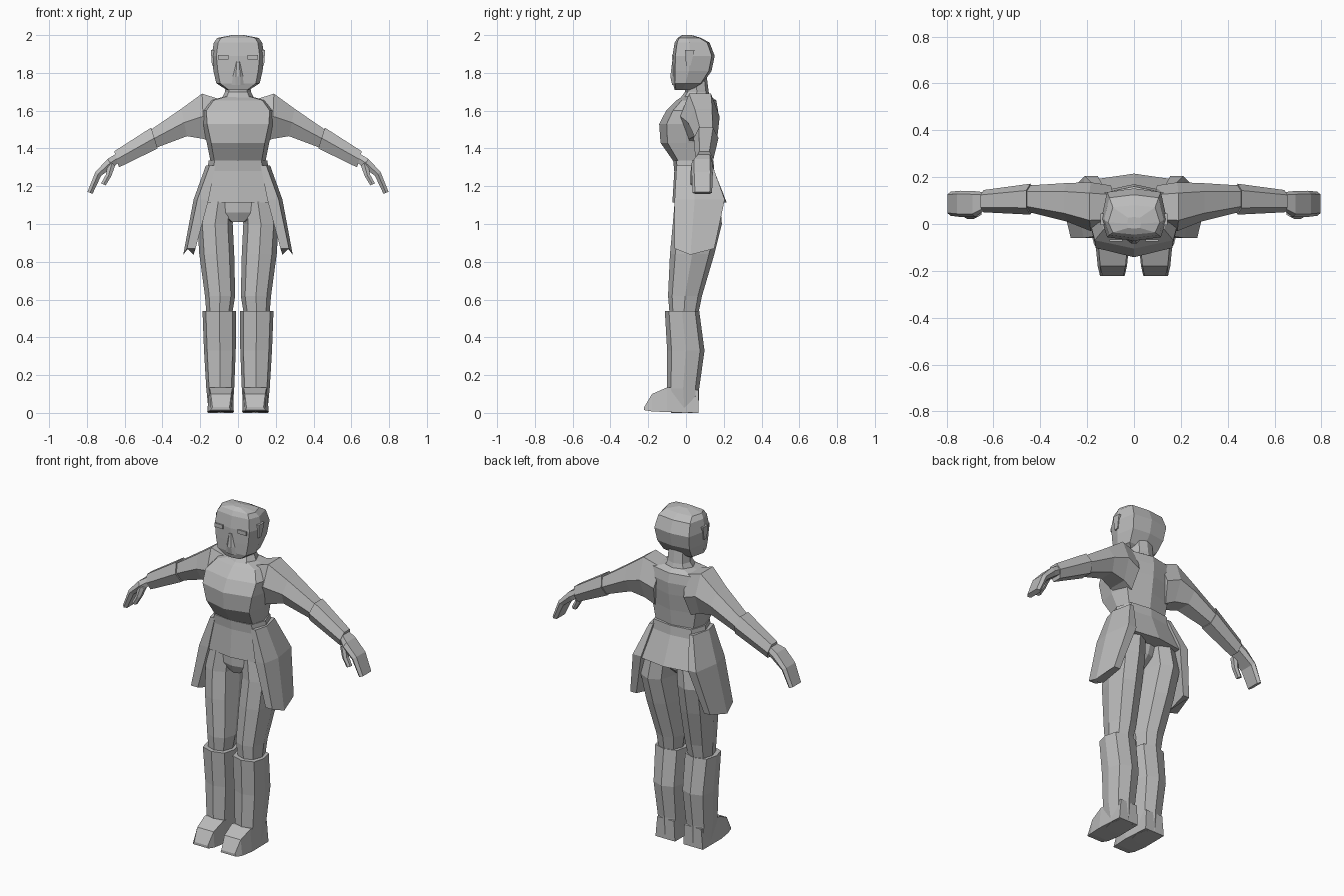
import bpy, bmesh

if "Cube" in bpy.data.objects:
    bpy.data.objects.remove(bpy.data.objects["Cube"])

grey = bpy.data.materials.new("plain_grey")
grey.diffuse_color = (0.5, 0.5, 0.5, 1)
grey.use_nodes = True
grey.node_tree.nodes["Principled BSDF"].inputs["Base Color"].default_value = grey.diffuse_color


def loft(name, rings, mirror=False):
    """Skin equal-length point rings and cap both ends."""
    bm = bmesh.new()
    rows = [[bm.verts.new(p) for p in r] for r in rings]
    n = len(rows[0])
    for a, b in zip(rows, rows[1:]):
        for i in range(n):
            j = (i + 1) % n
            bm.faces.new((a[i], a[j], b[j], b[i]))
    bm.faces.new(rows[0][::-1])
    bm.faces.new(rows[-1])
    bmesh.ops.recalc_face_normals(bm, faces=bm.faces)
    me = bpy.data.meshes.new(name)
    bm.to_mesh(me)
    bm.free()
    me.materials.append(grey)
    ob = bpy.data.objects.new(name, me)
    bpy.context.collection.objects.link(ob)
    if mirror:
        m = ob.modifiers.new("mirror", 'MIRROR')
        m.use_mirror_merge = False
    return ob


def ring(z, hx, yf, yb, cx=0, k=.72, c=.12, m=.5):
    """Eight-sided horizontal section, front yf to back yb."""
    d = yb - yf
    f, b, s = yf + c * d, yb - c * d, yf + m * d
    return [(cx, yf, z), (cx + k * hx, f, z), (cx + hx, s, z), (cx + k * hx, b, z),
            (cx, yb, z), (cx - k * hx, b, z), (cx - hx, s, z), (cx - k * hx, f, z)]


def limb(ux, uz, lx, lz, yf, yb, e=.22):
    """Six-sided section between an upper and a lower edge."""
    d = (yb - yf) * e
    mx, mz = (ux + lx) / 2, (uz + lz) / 2
    return [(ux, yf + d, uz), (ux, yb - d, uz), (mx, yb, mz),
            (lx, yb - d, lz), (lx, yf + d, lz), (mx, yf, mz)]


def box(name, x0, x1, y0, y1, z0, z1, mirror=False):
    return loft(name, [[(x0, y0, z), (x1, y0, z), (x1, y1, z), (x0, y1, z)]
                       for z in (z0, z1)], mirror)


# Head and neck
def head_ring(z, hx, yf, yb):
    return ring(z, hx, yf, yb, k=.82, c=.07, m=.42)


loft("head", [head_ring(*r) for r in (
    (1.71, .06, -.06, .04), (1.745, .115, -.07, .09), (1.81, .13, -.072, .135),
    (1.89, .14, -.072, .152), (1.96, .128, -.06, .125), (1.985, .11, -.045, .08),
    (2.0, .03, -.02, .03))])
loft("neck", [ring(*r) for r in (
    (1.64, .10, -.05, .14), (1.70, .068, -.005, .12), (1.78, .065, -.005, .11))])

# Face details
loft("nose", [[(-w, -.065, z), (-w * .4, y, z), (w * .4, y, z), (w, -.065, z)]
              for z, w, y in ((1.735, .035, -.073), (1.78, .03, -.083), (1.86, .015, -.073))])
box("eye", .05, .105, -.074, -.066, 1.872, 1.895, True)
loft("ear", [[(.12, y0, z), (x, y0, z), (x, y1, z), (.12, y1, z)]
             for z, x, y0, y1 in ((1.84, .138, .0, .025), (1.92, .144, -.005, .045))], True)

# Torso
loft("torso", [ring(*r, k=.86, c=.13) for r in (
    (1.29, .145, -.055, .14), (1.33, .145, -.065, .135), (1.43, .165, -.135, .15),
    (1.53, .19, -.142, .165), (1.60, .195, -.105, .17), (1.655, .15, -.05, .16),
    (1.675, .07, -.02, .13))])

# Arms: shoulder to elbow, sleeve, hand, thumb
loft("upper_arm", [limb(*r) for r in (
    (.08, 1.655, .12, 1.42, -.02, .165), (.19, 1.69, .18, 1.45, -.03, .178),
    (.30, 1.61, .27, 1.465, .01, .175), (.46, 1.50, .43, 1.405, .05, .165))], True)
loft("forearm", [limb(*r) for r in (
    (.46, 1.51, .425, 1.40, .04, .172), (.655, 1.385, .63, 1.30, .05, .145))], True)
loft("hand", [limb(*r, e=.12) for r in (
    (.64, 1.375, .63, 1.325, .06, .135), (.69, 1.345, .665, 1.30, .03, .14),
    (.755, 1.275, .725, 1.255, .03, .142), (.797, 1.17, .77, 1.16, .035, .138))], True)
loft("thumb", [limb(*r) for r in (
    (.685, 1.335, .65, 1.31, .03, .075), (.70, 1.26, .67, 1.255, .022, .06),
    (.725, 1.215, .70, 1.205, .022, .055))], True)

# Skirt, side flaps and hips
skirt = [ring(*r, k=.8, c=.08) for r in (
    (1.335, .155, -.068, .145), (1.28, .165, -.062, .15), (1.115, .20, -.072, .215))]
loft("skirt", skirt)


def flap_ring(z, xi, xo, yf, yb, dip):
    ym = yf + (yb - yf) * .4
    return [(xi, yf, z), (xo - .02, yf, z), (xo, ym, z - dip), (xo - .025, yb, z),
            (xi, yb, z), (xi + .01, ym, z - dip)]


loft("side_flap", [flap_ring(*r) for r in (
    (1.31, .12, .17, -.05, .14, 0), (1.13, .155, .235, -.06, .205, 0),
    (.87, .225, .29, -.06, .15, .033))], True)
loft("hips", [ring(*r) for r in (
    (1.01, .04, -.04, .07), (1.06, .12, -.06, .12), (1.16, .17, -.06, .15))])

# Legs
loft("thigh", [ring(z, (x1 - x0) / 2, yf, yb, cx=(x0 + x1) / 2) for z, x0, x1, yf, yb in (
    (.50, .035, .165, -.085, .06), (.62, .015, .175, -.095, .085),
    (.84, .02, .205, -.085, .15), (1.0, .028, .215, -.07, .19), (1.12, .02, .19, -.06, .18))], True)

# Boots: shaft and foot
loft("boot_shaft", [ring(z, (x1 - x0) / 2, yf, yb, cx=(x0 + x1) / 2, k=.8) for z, x0, x1, yf, yb in (
    (.0, .03, .155, -.08, .065), (.13, .02, .168, -.10, .07),
    (.33, .012, .18, -.10, .098), (.54, .01, .188, -.112, .07))], True)
loft("foot", [[(.09 - w, y, z0), (.09 + w + .005, y, z0), (.09 + w * .9, y, z1), (.09 - w * .9, y, z1)]
              for y, w, z0, z1 in ((-.222, .05, .015, .03), (-.18, .06, .008, .1),
                                   (-.1, .068, .004, .135), (.065, .062, 0, .12))], True)
